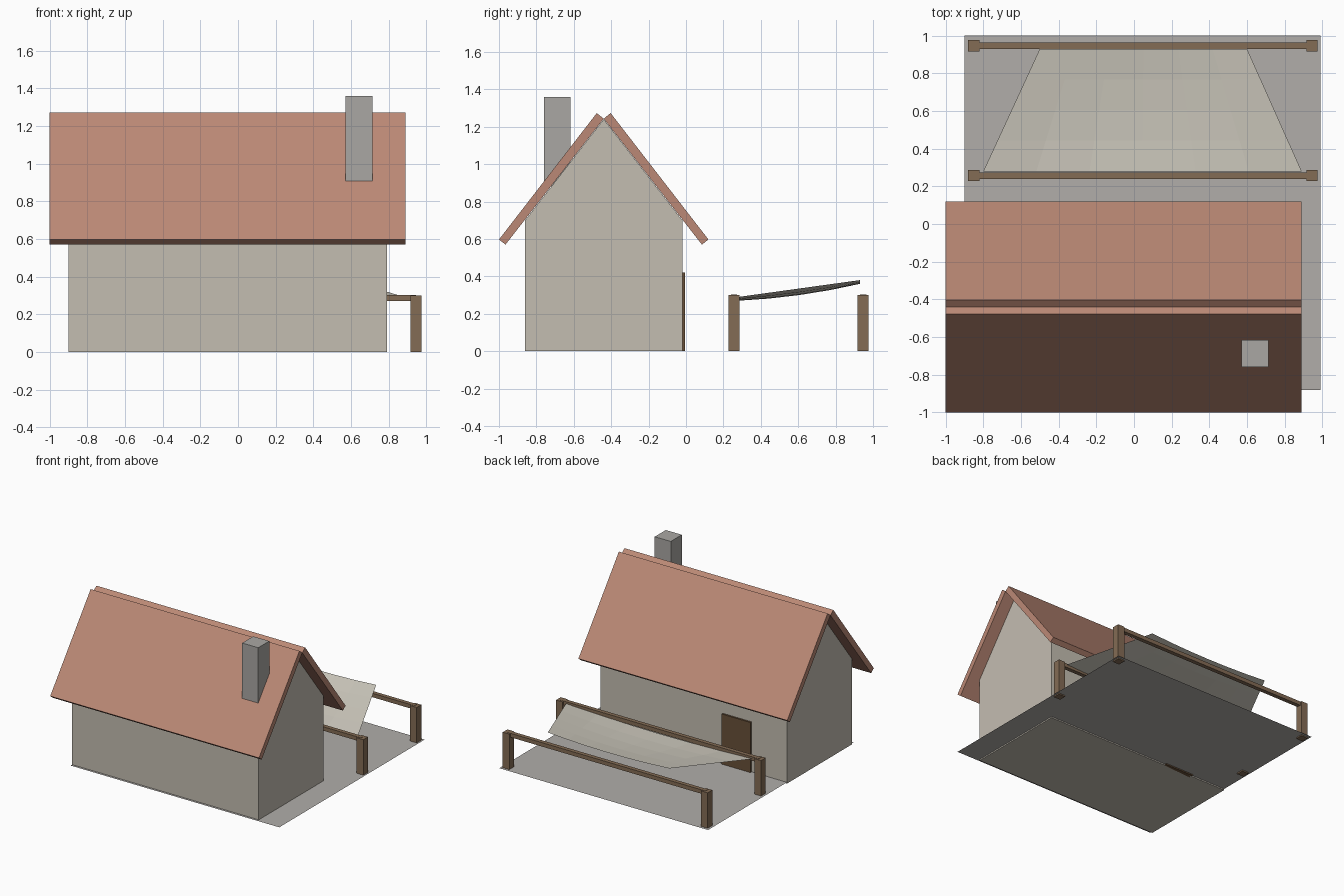
import bpy

if "Cube" in bpy.data.objects:
    bpy.data.objects.remove(bpy.data.objects["Cube"])


def material(name, r, g, b):
    m = bpy.data.materials.new(name)
    m.diffuse_color = (r, g, b, 1)
    m.use_nodes = True
    m.node_tree.nodes["Principled BSDF"].inputs["Base Color"].default_value = m.diffuse_color
    return m


PLASTER = material("plaster", 0.55, 0.51, 0.44)
TILE = material("roof_tile", 0.50, 0.25, 0.18)
WOOD = material("wood", 0.23, 0.15, 0.09)
DOOR = material("door_wood", 0.14, 0.08, 0.04)
STONE = material("stone", 0.40, 0.39, 0.37)
PAVING = material("paving", 0.44, 0.42, 0.40)
CLOTH = material("cloth", 0.66, 0.63, 0.55)


def mesh_object(name, verts, faces, mat):
    me = bpy.data.meshes.new(name)
    me.from_pydata(verts, [], faces)
    me.update()
    ob = bpy.data.objects.new(name, me)
    me.materials.append(mat)
    bpy.context.collection.objects.link(ob)
    return ob


def prism(name, profile, x0, x1, mat):
    """Extrude a counter-clockwise (y, z) profile from x0 to x1."""
    n = len(profile)
    verts = [(x, y, z) for x in (x0, x1) for y, z in profile]
    faces = [tuple(reversed(range(n))), tuple(range(n, 2 * n))]
    faces += [(i, (i + 1) % n, n + (i + 1) % n, n + i) for i in range(n)]
    return mesh_object(name, verts, faces, mat)


def box(name, x0, x1, y0, y1, z0, z1, mat):
    return prism(name, [(y0, z0), (y1, z0), (y1, z1), (y0, z1)], x0, x1, mat)


# Yard: a single flat sheet just above the feet of the walls
mesh_object("yard", [(-0.9, -0.88, 0.01), (0.99, -0.88, 0.01),
                     (0.99, 1.0, 0.01), (-0.9, 1.0, 0.01)], [(0, 1, 2, 3)], PAVING)

# Gabled house body
RIDGE = -0.44
prism("house_walls", [(-0.86, 0), (-0.02, 0), (-0.02, 0.70),
                      (RIDGE, 1.24), (-0.86, 0.70)], -0.9, 0.79, PLASTER)

# Two roof slabs, mirrored about the ridge
slab = [(0.0, 1.243), (0.525, 0.57), (0.56, 0.597), (0.037, 1.273)]
prism("roof_back", [(RIDGE + d, z) for d, z in slab], -1.0, 0.89, TILE)
prism("roof_front", [(RIDGE - d, z) for d, z in reversed(slab)], -1.0, 0.89, TILE)

# Chimney and back door
box("chimney", 0.57, 0.715, -0.76, -0.617, 0.88, 1.36, STONE)
box("door", -0.58, -0.32, -0.04, -0.005, 0, 0.42, DOOR)

# Two post-and-rail frames
for label, y in (("near", 0.257), ("far", 0.947)):
    for side, x in (("left", -0.85), ("right", 0.945)):
        box(f"post_{label}_{side}", x - 0.03, x + 0.03, y - 0.03, y + 0.03, 0, 0.30, WOOD)
    box(f"rail_{label}", -0.85, 0.945, y - 0.017, y + 0.017, 0.27, 0.302, WOOD)

# Sagging cloth awning, tapering towards the far rail
NU, NV = 6, 4
verts = []
for j in range(NV + 1):
    v = j / NV
    left, right = -0.80 + 0.30 * v, 0.89 - 0.29 * v
    for i in range(NU + 1):
        u = i / NU
        sag = 4 * u * (1 - u) * (0.02 + 0.06 * v * (1 - v))
        verts.append((left + (right - left) * u, 0.28 + 0.65 * v, 0.29 + 0.09 * v - sag))
W = NU + 1
faces = [(j * W + i, j * W + i + 1, (j + 1) * W + i + 1, (j + 1) * W + i)
         for j in range(NV) for i in range(NU)]
mesh_object("cloth_awning", verts, faces, CLOTH)
